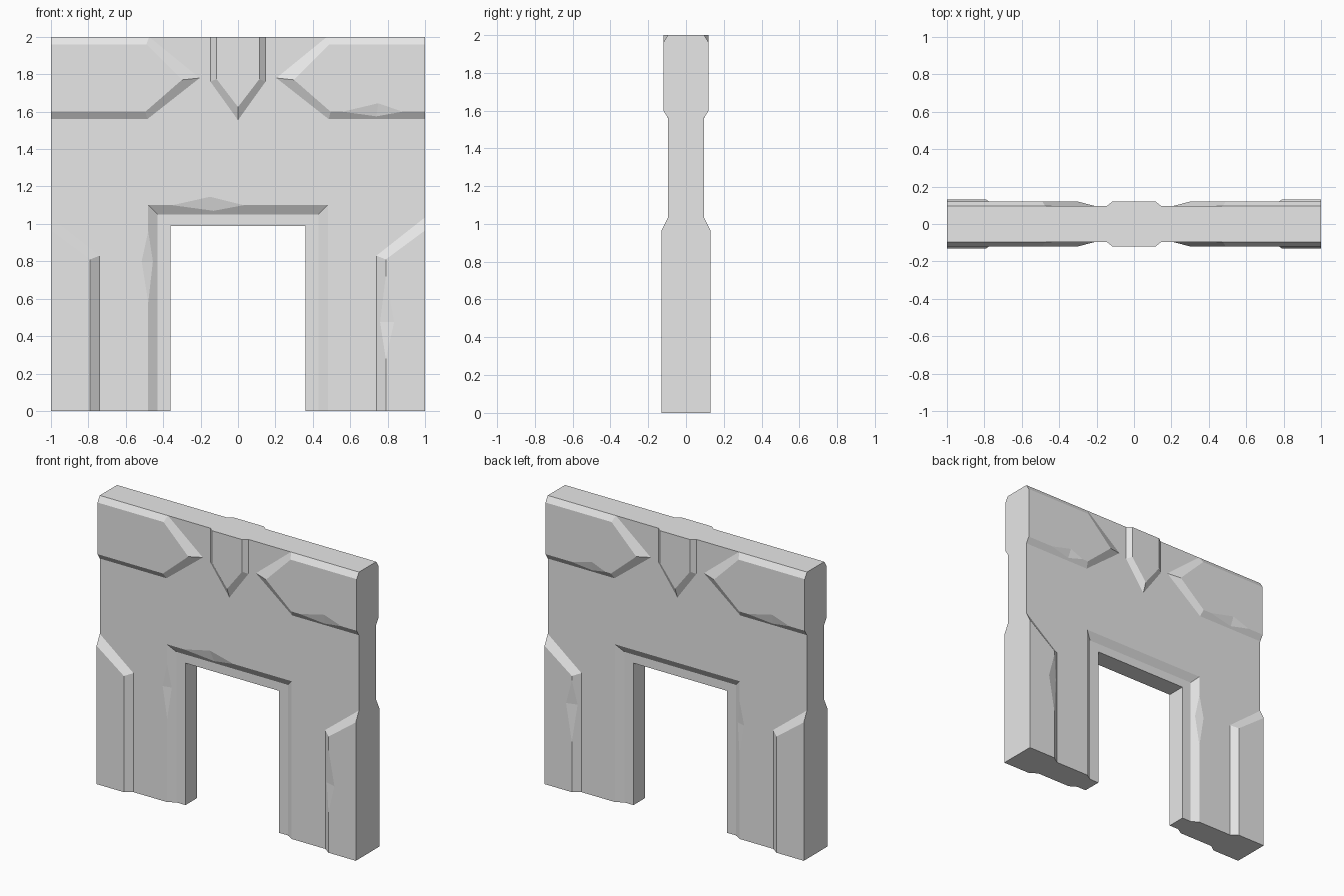
import bpy, bmesh
from mathutils import Vector

cube = bpy.data.objects.get("Cube")
if cube:
    bpy.data.objects.remove(cube, do_unlink=True)

stone = bpy.data.materials.new("grey_stone")
stone.use_nodes = True
stone.diffuse_color = (0.8, 0.8, 0.8, 1)
stone.node_tree.nodes["Principled BSDF"].inputs["Base Color"].default_value = (0.8, 0.8, 0.8, 1)

CORE, PANEL, BUTTRESS, TRIM = 0.095, 0.12, 0.13, 0.065   # half depths


def finish(bm, name):
    bmesh.ops.recalc_face_normals(bm, faces=bm.faces[:])
    mesh = bpy.data.meshes.new(name)
    bm.to_mesh(mesh)
    bm.free()
    mesh.materials.append(stone)
    obj = bpy.data.objects.new(name, mesh)
    bpy.context.collection.objects.link(obj)
    return obj


def plate(name, base, top, depth, flip, side):
    """Raised plate with sloped edges, from a base outline to a smaller top outline."""
    bm = bmesh.new()
    low = [bm.verts.new((flip * x, side * CORE, z)) for x, z in base]
    high = [bm.verts.new((flip * x, side * depth, z)) for x, z in top]
    bm.faces.new(low)
    bm.faces.new(high)
    for i in range(len(low)):
        j = (i + 1) % len(low)
        bm.faces.new((low[i], low[j], high[j], high[i]))
    return finish(bm, name)


def chip(obj, side, depth, start, end, apex, mid, mid_depth):
    """Break a notch from a sloped edge: start and end on the edge, apex on the face, mid on the slope."""
    def place(p, d):
        return Vector((p[0], side * d, p[1]))
    pts = [place(start, depth), place(end, depth), place(apex, depth), place(mid, mid_depth)]
    outside = (pts[0] + pts[1]) / 2 + (pts[3] - pts[2])
    outside.y = side * (depth + 0.1)
    bm = bmesh.new()
    for p in pts + [outside]:
        bm.verts.new(p)
    bmesh.ops.convex_hull(bm, input=bm.verts[:])
    cutter = finish(bm, "chip_cutter")
    cutter.hide_render = True
    mod = obj.modifiers.new("chip", "BOOLEAN")
    mod.operation, mod.solver, mod.object = "DIFFERENCE", "EXACT", cutter
    bpy.context.view_layer.objects.active = obj
    bpy.ops.object.modifier_apply(modifier=mod.name)
    bpy.data.objects.remove(cutter, do_unlink=True)


# Wall with doorway: a cross-section swept up, over and down around the opening
half = [(1, 2, CORE), (0.48, 1.1, CORE), (0.43, 1.05, TRIM), (0.36, 0.99, TRIM)]
section = [(w, h, -d) for w, h, d in half] + [(w, h, d) for w, h, d in reversed(half)]
bm = bmesh.new()
rings = [[bm.verts.new((sx * w, d, up * h)) for w, h, d in section]
         for sx, up in ((-1, 0), (-1, 1), (1, 1), (1, 0))]
for a, b in zip(rings, rings[1:]):
    for i in range(len(section)):
        j = (i + 1) % len(section)
        bm.faces.new((a[i], a[j], b[j], b[i]))
bm.faces.new(rings[0])
bm.faces.new(rings[-1])
wall = finish(bm, "doorway_wall")

# Raised plates on both faces
key_base = [(-0.147, 2), (-0.147, 1.76), (0, 1.555), (0.147, 1.76), (0.147, 2)]
key_top = [(-0.115, 2), (-0.115, 1.775), (0, 1.625), (0.115, 1.775), (0.115, 2)]
panel_base = [(1, 1.56), (0.485, 1.56), (0.205, 1.78), (0.475, 2), (1, 2)]
panel_top = [(1, 1.6), (0.495, 1.6), (0.3, 1.77), (0.49, 1.96), (1, 1.96)]
butt_base = [(1, 0), (0.74, 0), (0.74, 0.83), (1, 1.035)]
butt_top = [(1, 0), (0.79, 0), (0.79, 0.81), (1, 0.965)]
parts = {}
for side, face in ((-1, "front"), (1, "back")):
    plate(face + "_keystone", key_base, key_top, PANEL, 1, side)
    for flip, hand in ((1, "left"), (-1, "right")):
        parts[side, flip, "panel"] = plate(
            f"{face}_{hand}_upper_panel", panel_base, panel_top, PANEL, flip, side)
        parts[side, flip, "buttress"] = plate(
            f"{face}_{hand}_buttress", butt_base, butt_top, BUTTRESS, flip, side)

# Chips in the door surround
chip(wall, -1, CORE, (-0.35, 1.1), (0.03, 1.1), (-0.15, 1.145), (-0.13, 1.07), 0.077)
for side in (-1, 1):
    chip(wall, side, CORE, (-0.48, 0.96), (-0.48, 0.58), (-0.515, 0.8), (-0.455, 0.8), 0.08)

# Chips in the lower edges of the upper panels
for side in (-1, 1):
    chip(parts[side, -side, "panel"], side, PANEL, (-side * 0.56, 1.6), (-side * 0.88, 1.6),
         (-side * 0.75, 1.645), (-side * 0.74, 1.575), 0.1044)
chip(parts[1, 1, "panel"], 1, PANEL, (0.54, 1.6), (0.8, 1.6), (0.64, 1.64), (0.65, 1.575), 0.1044)

# Chips in the inner edges of the left buttresses
for side, low, mid, high in ((-1, 0.28, 0.475, 0.72), (1, 0.35, 0.61, 0.78)):
    chip(parts[side, 1, "buttress"], side, BUTTRESS, (0.79, low), (0.79, high),
         (0.835, mid), (0.76, mid), 0.109)
